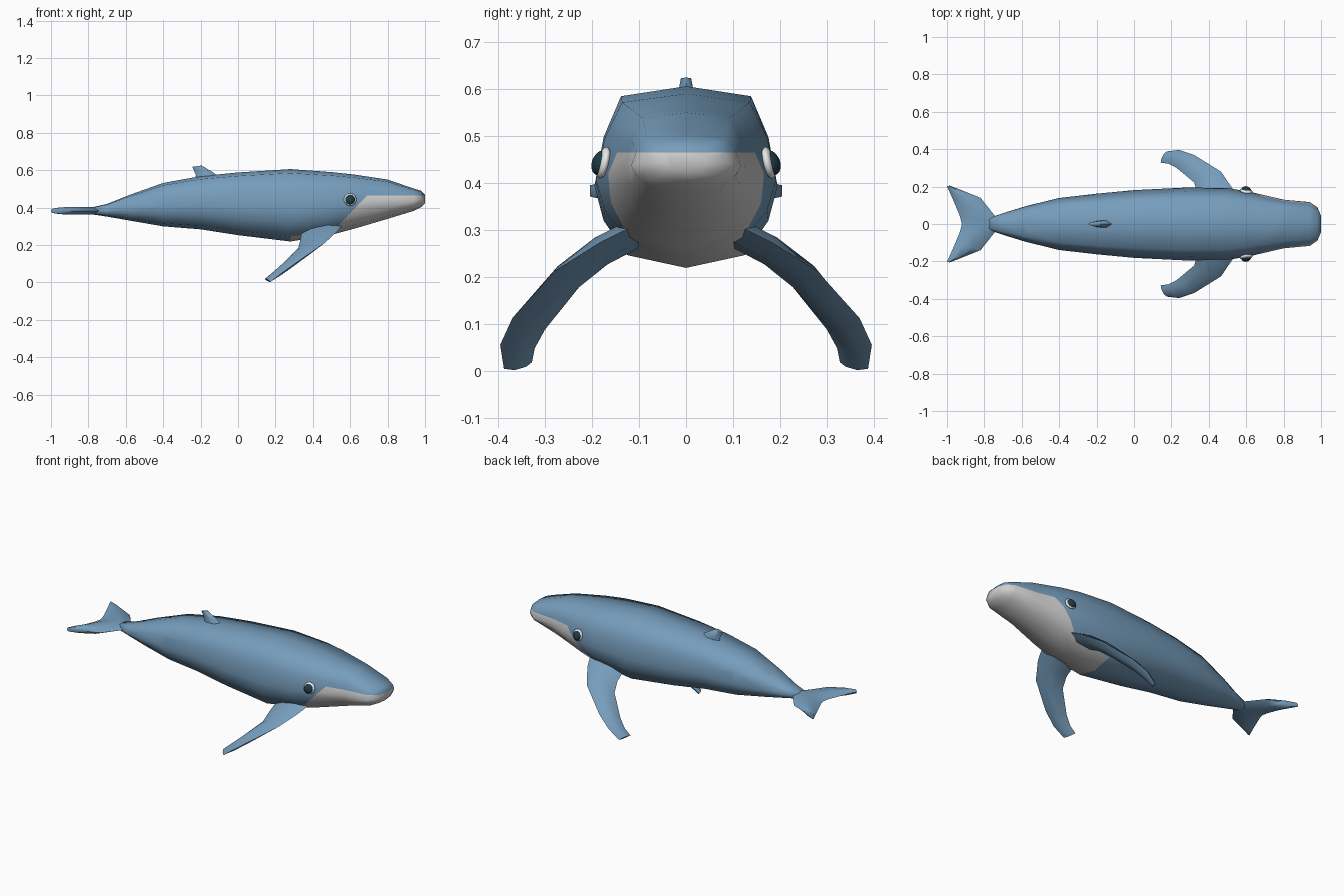
import bpy, bmesh, math
from mathutils import Vector

if "Cube" in bpy.data.objects:
    bpy.data.objects.remove(bpy.data.objects["Cube"])


def material(name, rgb):
    m = bpy.data.materials.new(name)
    m.diffuse_color = (*rgb, 1)
    m.use_nodes = True
    m.node_tree.nodes["Principled BSDF"].inputs["Base Color"].default_value = m.diffuse_color
    return m


BLUE = material("slate_blue", (0.18, 0.335, 0.50))
PALE = material("pale_grey", (0.62, 0.63, 0.62))
DARK = material("dark_teal", (0.012, 0.045, 0.06))
WHITE = material("eye_white", (0.80, 0.81, 0.80))


def finish(name, bm, mats, angle):
    bmesh.ops.recalc_face_normals(bm, faces=bm.faces)
    me = bpy.data.meshes.new(name)
    bm.to_mesh(me)
    bm.free()
    for m in mats:
        me.materials.append(m)
    ob = bpy.data.objects.new(name, me)
    bpy.context.collection.objects.link(ob)
    bpy.ops.object.select_all(action='DESELECT')
    ob.select_set(True)
    bpy.context.view_layer.objects.active = ob
    bpy.ops.object.shade_smooth_by_angle(angle=math.radians(angle))
    return ob


def loft(bm, rings):
    """Skin closed rings and cap both ends."""
    vs = [[bm.verts.new(p) for p in r] for r in rings]
    n = len(vs[0])
    for a, b in zip(vs, vs[1:]):
        for i in range(n):
            j = (i + 1) % n
            bm.faces.new((a[i], a[j], b[j], b[i]))
    bm.faces.new(vs[0])
    bm.faces.new(vs[-1])
    bmesh.ops.recalc_face_normals(bm, faces=bm.faces)


def blade(name, sections, angle=60):
    """Fin from (leading point, trailing point, half thickness) sections."""
    secs = [(Vector(l), Vector(t), h) for l, t, h in sections]
    mids = [(l + t) / 2 for l, t, h in secs]
    rings = []
    for i, (l, t, h) in enumerate(secs):
        span = mids[min(i + 1, len(mids) - 1)] - mids[max(i - 1, 0)]
        n = (l - t).cross(span).normalized() * h
        f, b = t.lerp(l, 0.7), t.lerp(l, 0.28)
        rings.append([l, f + n, b + n * 0.85, t, b - n * 0.85, f - n])
    bm = bmesh.new()
    loft(bm, rings)
    return finish(name, bm, [BLUE], angle)


# Body: stations of x, top z, bottom z, half width
stations = [
    (-0.78, 0.402, 0.364, 0.03), (-0.70, 0.420, 0.352, 0.058), (-0.58, 0.468, 0.331, 0.095),
    (-0.40, 0.532, 0.300, 0.139), (-0.20, 0.568, 0.284, 0.162), (0.0, 0.588, 0.253, 0.181),
    (0.28, 0.606, 0.219, 0.195), (0.50, 0.590, 0.255, 0.192), (0.62, 0.577, 0.287, 0.172),
    (0.80, 0.550, 0.340, 0.130), (0.94, 0.502, 0.383, 0.117), (0.98, 0.490, 0.403, 0.090),
    (1.0, 0.468, 0.425, 0.045)]
half = [(0.71, 0.945), (0.90, 0.72), (1.0, 0.45), (0.90, 0.26), (0.64, 0.07)]
rings = []
for x, top, bot, w in stations:
    h = top - bot
    right = [(x, w * a, bot + h * b) for a, b in half]
    left = [(p[0], -p[1], p[2]) for p in reversed(right)]
    rings.append([(x, 0, top)] + right + [(x, 0, bot)] + left)
bm = bmesh.new()
loft(bm, rings)

# Cut the mouth line and the slanting cheek line, then colour the throat
corner = Vector((0.69, 0, 0.465))
cheek = Vector((1.05, 0, -1.0))
for no in (Vector((0, 0, 1)), cheek):
    bmesh.ops.bisect_plane(bm, geom=bm.verts[:] + bm.edges[:] + bm.faces[:],
                           plane_co=corner, plane_no=no, dist=1e-4)
bm.normal_update()
for f in bm.faces:
    c = f.calc_center_median()
    under = f.normal.z < -0.8 and c.x > 0.28 and c.z < 0.3
    if c.z < 0.465 and ((c - corner).dot(cheek) > 0 or under):
        f.material_index = 1
finish("body", bm, [BLUE, PALE], 80)

# Tail fluke, lofted from one tip to the other
fluke = [((-0.985, 0.205, 0.383), (-1.0, 0.203, 0.383), 0.012),
         ((-0.915, 0.178, 0.383), (-0.983, 0.165, 0.383), 0.019),
         ((-0.82, 0.14, 0.383), (-0.955, 0.10, 0.383), 0.021),
         ((-0.745, 0.045, 0.383), (-0.93, 0.04, 0.383), 0.021)]
mirrored = [((l[0], -l[1], l[2]), (t[0], -t[1], t[2]), h) for l, t, h in fluke]
middle = [((-0.70, 0, 0.383), (-0.92, 0, 0.383), 0.021)]
blade("tail_fluke", fluke + middle + mirrored[::-1])

# Dorsal fin
blade("dorsal_fin", [((-0.09, 0, 0.555), (-0.235, 0, 0.54), 0.022),
                     ((-0.135, 0, 0.590), (-0.225, 0, 0.575), 0.018),
                     ((-0.195, 0, 0.625), (-0.245, 0, 0.618), 0.011)])

# Flippers and eyes on both sides
flipper = [((0.56, 0.11, 0.310), (0.34, 0.10, 0.275), 0.026),
           ((0.53, 0.185, 0.272), (0.335, 0.175, 0.235), 0.026),
           ((0.465, 0.28, 0.212), (0.322, 0.222, 0.185), 0.023),
           ((0.32, 0.37, 0.112), (0.228, 0.30, 0.088), 0.019),
           ((0.24, 0.396, 0.055), (0.185, 0.322, 0.048), 0.016),
           ((0.175, 0.388, 0.004), (0.142, 0.328, 0.018), 0.010)]
for s, side in ((-1, "right"), (1, "left")):
    blade(side + "_flipper", [((l[0], s * l[1], l[2]), (t[0], s * t[1], t[2]), h)
                              for l, t, h in flipper])
    for part, mat, r, depth, y in (("eye_rim", WHITE, 0.034, 0.014, 0.176),
                                   ("eye", DARK, 0.027, 0.020, 0.181)):
        bm = bmesh.new()
        bmesh.ops.create_uvsphere(bm, u_segments=14, v_segments=8, radius=1)
        for v in bm.verts:
            x, yy, z = v.co
            # flattened ball leaning with the cheek
            v.co = (0.60 + x * r, s * (y + z * depth - x * r * 0.12 - yy * r * 0.2),
                    0.443 + yy * r)
        finish(side + "_" + part, bm, [mat], 60)
